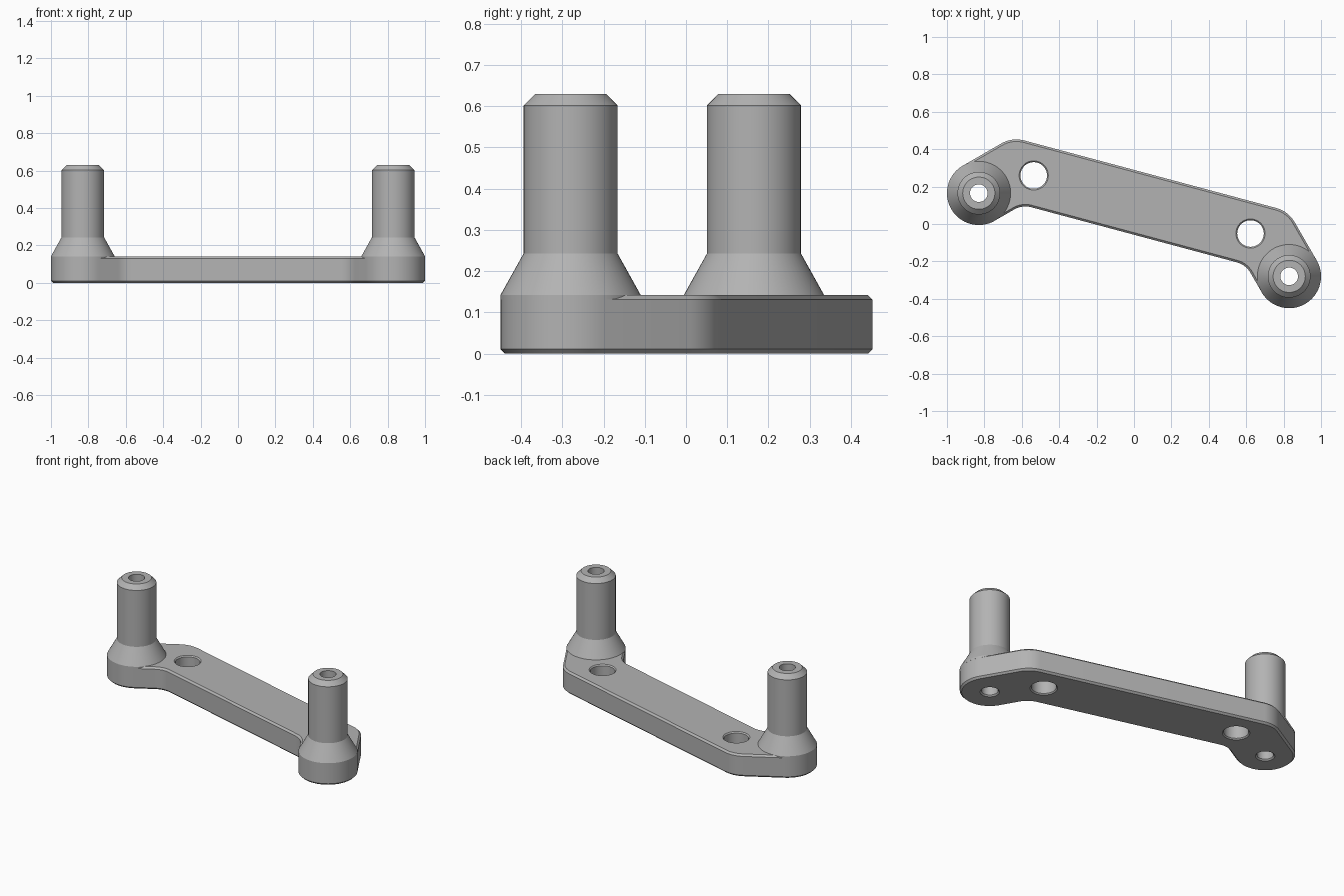
import bpy, bmesh
from math import radians, tan, pi
from mathutils import Vector, Matrix

if "Cube" in bpy.data.objects:
    bpy.data.objects.remove(bpy.data.objects["Cube"], do_unlink=True)

grey = bpy.data.materials.new("plain_grey")
grey.use_nodes = True
GREY = (0.45, 0.45, 0.45, 1)
grey.diffuse_color = GREY
grey.node_tree.nodes["Principled BSDF"].inputs["Base Color"].default_value = GREY

# Bracket frame: the plate runs along local x, turned 15 degrees
FRAME = Matrix.Translation((0, -0.0575, 0)) @ Matrix.Rotation(radians(-15), 4, 'Z')
POST_X, POST_R, WIDTH, THICK, EDGE, BORE = 0.859, 0.17, 0.335, 0.142, 0.011, 0.047


def make_object(name, bm):
    bmesh.ops.recalc_face_normals(bm, faces=bm.faces)
    mesh = bpy.data.meshes.new(name)
    bm.to_mesh(mesh)
    bm.free()
    mesh.materials.append(grey)
    obj = bpy.data.objects.new(name, mesh)
    bpy.context.collection.objects.link(obj)
    obj.matrix_world = FRAME
    return obj


def lathe(name, profile, x, y, segments=64):
    """Revolve a closed (radius, height) profile; radius 0 lies on the axis."""
    bm = bmesh.new()
    verts = [bm.verts.new((x + r, y, z)) for r, z in profile]
    edges = [bm.edges.new((verts[i - 1], verts[i])) for i in range(len(verts))
             if profile[i - 1][0] + profile[i][0] > 0]
    bmesh.ops.spin(bm, geom=verts + edges, cent=(x, y, 0), axis=(0, 0, 1),
                   angle=2 * pi, steps=segments)
    bmesh.ops.remove_doubles(bm, verts=bm.verts, dist=1e-5)
    return make_object(name, bm)


def fillet(before, corner, after, radius, steps=10):
    """Round a corner turning 45 degrees."""
    a, c, b = Vector(before), Vector(corner), Vector(after)
    to_a, to_b = (a - c).normalized(), (b - c).normalized()
    start = c + to_a * radius * tan(pi / 8)
    centre = c + (to_a + to_b).normalized() * radius / (to_a - to_b).length * 2
    arm = start - centre
    turn = 1 if to_b.cross(to_a) > 0 else -1
    return [centre + Matrix.Rotation(turn * pi / 4 * i / steps, 2) @ arm
            for i in range(steps + 1)]


def select_only(obj):
    bpy.ops.object.select_all(action='DESELECT')
    obj.select_set(True)
    bpy.context.view_layer.objects.active = obj


# Left half of the plate outline: inner corner, round end, outer corner
d = POST_R / 2 ** 0.5
top_corner = (WIDTH - 2 * d - POST_X, WIDTH)
low_corner = (2 * d - POST_X, 0)
end_top, end_low = (-POST_X - d, d), (-POST_X + d, -d)
half = fillet((0, 0), low_corner, end_low, 0.12)
half += [Vector((-POST_X, 0)) + Matrix.Rotation(-pi * i / 32, 2) @ Vector((d, -d))
         for i in range(33)]
half += fillet(end_top, top_corner, (0, WIDTH), 0.16)
outline = half + [Vector((-p.x, p.y)) for p in reversed(half)]

# Plate with chamfered rims
bm = bmesh.new()
face = bm.faces.new([bm.verts.new((p.x, p.y, 0)) for p in outline])
top = bmesh.ops.extrude_face_region(bm, geom=[face], use_keep_orig=True)
bmesh.ops.translate(bm, verts=[g for g in top["geom"] if isinstance(g, bmesh.types.BMVert)],
                    vec=(0, 0, THICK))
bmesh.ops.recalc_face_normals(bm, faces=bm.faces)
rims = [e for e in bm.edges if abs(e.verts[0].co.z - e.verts[1].co.z) < 1e-4]
bmesh.ops.bevel(bm, geom=rims, offset=EDGE, segments=1, affect='EDGES')
plate = make_object("mounting_plate", bm)

# Hole cutters, widening at the rims
cutters = []
for side in (-1, 1):
    r, c = 0.071, 0.007
    cutters.append(lathe("screw_hole_cutter", [
        (0, -0.02), (r + c + 0.02, -0.02), (r, c), (r, THICK - c),
        (r + c + 0.02, THICK + 0.02), (0, THICK + 0.02)], side * 0.6, WIDTH / 2))
    cutters.append(lathe("bore_cutter", [
        (0, -0.02), (BORE + 0.028, -0.02), (BORE, 0.008), (BORE, 0.3), (0, 0.3)],
        side * POST_X, 0))
for cutter in cutters:
    cutter.hide_render = True
    mod = plate.modifiers.new("hole", 'BOOLEAN')
    mod.operation, mod.solver, mod.object = 'DIFFERENCE', 'EXACT', cutter
    select_only(plate)
    bpy.ops.object.modifier_apply(modifier=mod.name)
    bpy.data.objects.remove(cutter, do_unlink=True)

# Hollow posts with flared feet and chamfered tips
posts = [lathe(name, [
    (BORE, THICK - EDGE), (POST_R + 0.0003, THICK - EDGE), (POST_R + 0.0003, THICK),
    (0.114, 0.243), (0.114, 0.602), (0.086, 0.63), (BORE, 0.63)], side * POST_X, 0)
    for name, side in (("right_post", -1), ("left_post", 1))]

for obj in [plate] + posts:
    select_only(obj)
    bpy.ops.object.shade_smooth_by_angle(angle=radians(25))
